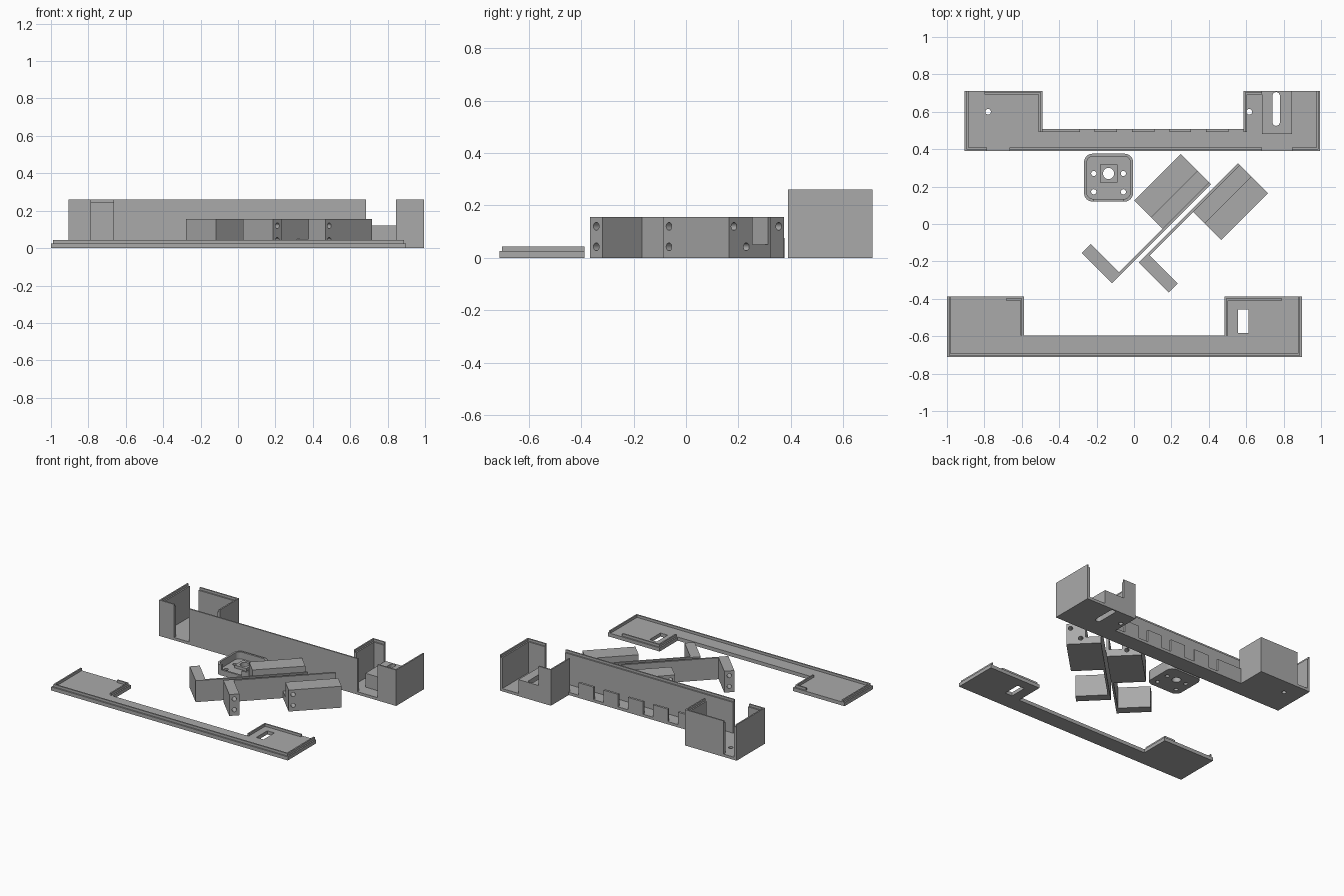
import bpy, bmesh, math
from mathutils import Matrix, Vector

if "Cube" in bpy.data.objects:
    bpy.data.objects.remove(bpy.data.objects["Cube"])

grey = bpy.data.materials.new("plain grey")
grey.diffuse_color = (0.40, 0.40, 0.40, 1)
grey.use_nodes = True
grey.node_tree.nodes["Principled BSDF"].inputs["Base Color"].default_value = grey.diffuse_color


def finish(name, bm, matrix=None, cutter=False):
    bmesh.ops.recalc_face_normals(bm, faces=bm.faces)
    me = bpy.data.meshes.new(name)
    bm.to_mesh(me)
    bm.free()
    ob = bpy.data.objects.new(name, me)
    bpy.context.collection.objects.link(ob)
    if matrix:
        ob.matrix_world = matrix
    me.materials.append(grey)
    ob.hide_render = cutter
    return ob


def add_box(bm, x0, x1, y0, y1, z0, z1):
    m = Matrix.Translation(((x0 + x1) / 2, (y0 + y1) / 2, (z0 + z1) / 2))
    m = m @ Matrix.Diagonal((abs(x1 - x0), abs(y1 - y0), abs(z1 - z0), 1))
    bmesh.ops.create_cube(bm, size=1, matrix=m)


def add_prism(bm, pts, z0, z1):
    f = bm.faces.new([bm.verts.new((x, y, z0)) for x, y in pts])
    top = bmesh.ops.extrude_face_region(bm, geom=[f])["geom"]
    bmesh.ops.translate(bm, vec=(0, 0, z1 - z0),
                        verts=[v for v in top if isinstance(v, bmesh.types.BMVert)])


def add_rod(bm, centre, radius, depth, axis=(0, 0, 1)):
    rot = Vector(axis).to_track_quat('Z', 'Y').to_matrix().to_4x4()
    bmesh.ops.create_cone(bm, cap_ends=True, segments=24, radius1=radius, radius2=radius,
                          depth=depth, matrix=Matrix.Translation(centre) @ rot)


def rounded(cx, cy, hx, hy, r, n=6):
    pts = []
    for q, (sx, sy) in enumerate([(1, 1), (-1, 1), (-1, -1), (1, -1)]):
        for i in range(n + 1):
            a = math.pi / 2 * (q + i / n)
            pts.append((cx + sx * (hx - r) + r * math.cos(a),
                        cy + sy * (hy - r) + r * math.sin(a)))
    return pts


def cut(ob, bm, matrix=None):
    c = finish(ob.name + "_cutter", bm, matrix, True)
    bpy.context.view_layer.update()
    mod = ob.modifiers.new("cut", 'BOOLEAN')
    mod.operation, mod.solver, mod.object = 'DIFFERENCE', 'EXACT', c
    bpy.context.view_layer.objects.active = ob
    bpy.ops.object.modifier_apply(modifier=mod.name)
    bpy.data.objects.remove(c)


# ---- housing floor, with screw holes
XL, XA, XB, XR = -0.905, -0.49, 0.585, 0.995
YF, YM, YB = 0.39, 0.508, 0.712
FL, T = 0.02, 0.01
bm = bmesh.new()
add_prism(bm, [(XL, YF), (XR, YF), (XR, YB), (XB, YB), (XB, YM),
               (XA, YM), (XA, YB), (XL, YB)], 0, FL)
floor = finish("housing_floor", bm)
bm = bmesh.new()
for x in (-0.78, 0.617):
    add_rod(bm, (x, 0.60, 0), 0.015, 0.2)
add_prism(bm, rounded(0.76, 0.615, 0.02, 0.09, 0.0199), -0.1, 0.3)
cut(floor, bm)

# ---- housing walls: tall outer skin with a lower inner ledge
bm = bmesh.new()


def wall_x(x0, x1, y, inward):
    add_box(bm, x0, x1, y, y + inward * T, FL, 0.26)
    add_box(bm, x0, x1, y + inward * T, y + inward * 2 * T, FL, 0.243)


def wall_y(x, inward, y0, y1):
    add_box(bm, x, x + inward * T, y0, y1, FL, 0.26)
    add_box(bm, x + inward * T, x + inward * 2 * T, y0, y1, FL, 0.243)


for x0, x1 in [(XL, -0.785), (-0.665, 0.685), (0.845, XR)]:
    wall_x(x0, x1, YF, 1)
wall_x(-0.80, XA, YB, -1)
wall_x(XB, 0.685, YB, -1)
wall_y(XL, 1, YF, YB)
wall_y(XR, -1, YF, YB)
wall_y(XA, -1, YM - 0.016, YB)
wall_y(XB, 1, YM - 0.016, YB)
# low toothed wall along the back of the narrow strip
for x0, x1 in [(XA, -0.29), (-0.21, -0.09), (-0.01, 0.11), (0.19, 0.305), (0.385, 0.505)]:
    add_box(bm, x0, x1, YM - 0.016, YM, FL, 0.11)
finish("housing_walls", bm)

# ---- slotted raised block in the right bay
bm = bmesh.new()
add_box(bm, 0.685, 0.845, 0.48, YB, FL, 0.12)
block = finish("slotted_block", bm)
bm = bmesh.new()
add_prism(bm, rounded(0.76, 0.615, 0.02, 0.09, 0.0199), -0.1, 0.3)
cut(block, bm)

# ---- lid plate with window
LX0, LXA, LXB, LX1 = -1.0, -0.588, 0.483, 0.898
LF, LM, LB = -0.712, -0.595, -0.388
bm = bmesh.new()
add_prism(bm, [(LX0, LF), (LX1, LF), (LX1, LB), (LXB, LB), (LXB, LM),
               (LXA, LM), (LXA, LB), (LX0, LB)], 0, 0.026)
lid = finish("lid_plate", bm)
bm = bmesh.new()
add_box(bm, 0.555, 0.612, -0.582, -0.457, -0.1, 0.1)
cut(lid, bm)

# ---- raised tongue around the lid edge
bm = bmesh.new()
for x0, x1, y0, y1 in [
        (LX0 + T, LX1 - T, LF + T, LF + 2 * T),
        (LX0 + T, LX0 + 2 * T, LF + 2 * T, LB),
        (LX1 - 2 * T, LX1 - T, LF + 2 * T, LB),
        (LXA - 2 * T, LXA - T, LM, LB - T),
        (LXB + T, LXB + 2 * T, LM, LB - T),
        (-0.685, LXA - 2 * T, LB - 2 * T, LB - T),
        (LXB + 2 * T, 0.79, LB - 2 * T, LB - T)]:
    add_box(bm, x0, x1, y0, y1, 0.026, 0.044)
finish("lid_tongue", bm)

# ---- two mirrored clamp brackets: foot, thin strap, channelled block
H, W, S = 0.155, 0.228, 0.015


def bracket(name, u0, v0, side):
    # local x runs along the strap, local y away from it
    u = Vector((1, 1, 0)).normalized()
    v = Vector((1, -1, 0)).normalized() * side
    m = Matrix((u, v, (0, 0, 1))).transposed().to_4x4()
    m.translation = u * u0 + Vector((1, -1, 0)).normalized() * v0
    bm = bmesh.new()
    a, b, c = 0.067, 0.396, 0.749
    add_prism(bm, [(0, 0), (c, 0), (c, W), (b, W), (b, S), (a, S), (a, W), (0, W)], 0, H)
    bmesh.ops.transform(bm, matrix=m, verts=bm.verts)
    ob = finish(name, bm)
    bm = bmesh.new()
    add_box(bm, b - 0.05, c + 0.05, S, 0.1, 0.05, 0.3)
    for z in (0.12, 0.042):
        add_rod(bm, (a / 2, W, z), 0.015, 0.2, (0, 1, 0))
        add_rod(bm, (b + 0.03, W, z), 0.015, 0.2, (0, 1, 0))
    for y, z in ((W - 0.028, 0.12), (W - 0.095, 0.042)):
        add_rod(bm, (c, y, z), 0.015, 0.2, (1, 0, 0))
    bmesh.ops.transform(bm, matrix=m, verts=bm.verts)
    cut(ob, bm)


bracket("right_bracket", -0.127, 0.163, 1)
bracket("left_bracket", -0.307, 0.141, -1)

# ---- small rounded tray with rim, boss and screw holes
CX, CY = -0.136, 0.248
bm = bmesh.new()
add_prism(bm, rounded(CX, CY, 0.131, 0.128, 0.045), 0, 0.075)
tray = finish("small_tray", bm)
bm = bmesh.new()
add_prism(bm, rounded(CX, CY, 0.117, 0.114, 0.035), 0.025, 0.2)
cut(tray, bm)
bm = bmesh.new()
add_box(bm, CX - 0.08, CX + 0.08, CY - 0.2, CY - 0.1, 0.04, 0.2)
cut(tray, bm)
bm = bmesh.new()
add_box(bm, CX - 0.047, CX + 0.047, 0.223, 0.317, 0.025, 0.045)
boss = finish("tray_boss", bm)
for ob in (tray, boss):
    bm = bmesh.new()
    add_rod(bm, (CX, 0.27, 0), 0.03, 0.3)
    if ob is tray:
        for x in (CX - 0.079, CX + 0.079):
            for y in (0.27, 0.172):
                add_rod(bm, (x, y, 0), 0.014, 0.3)
    cut(ob, bm)
